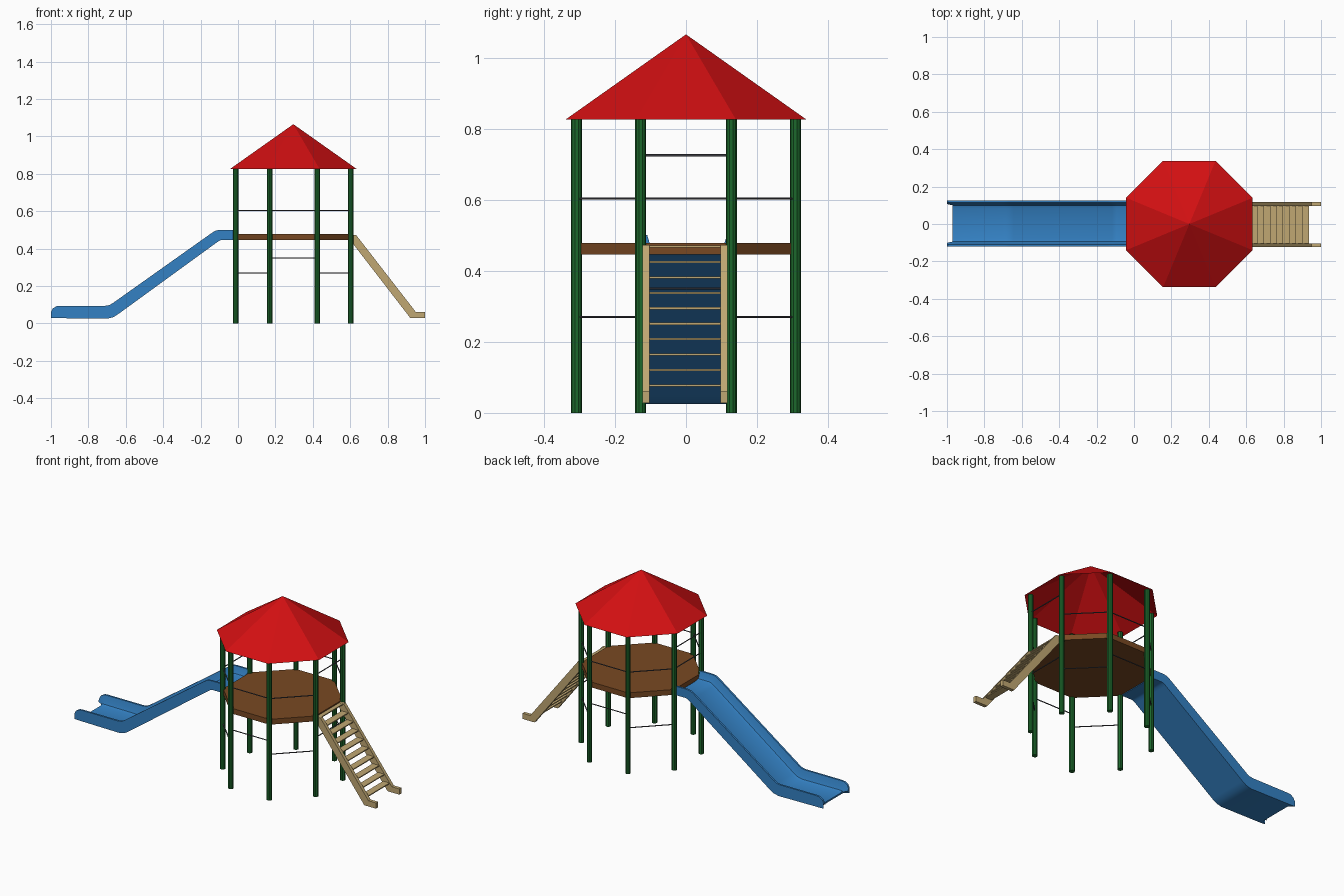
import bpy, bmesh
from math import sin, cos, pi, radians
from mathutils import Vector

cube = bpy.data.objects.get("Cube")
if cube:
    bpy.data.objects.remove(cube)

CX = 0.296            # tower centre on x
DECK_R = 0.333        # circle through the posts
DECK_TOP = 0.478


def material(name, rgb):
    m = bpy.data.materials.new(name)
    m.use_nodes = True
    m.diffuse_color = (*rgb, 1)
    m.node_tree.nodes["Principled BSDF"].inputs["Base Color"].default_value = (*rgb, 1)
    return m


RED = material("red roof", (0.65, 0.005, 0.006))
GREEN = material("green paint", (0.012, 0.14, 0.025))
BROWN = material("brown deck", (0.19, 0.066, 0.016))
BLUE = material("blue slide", (0.034, 0.22, 0.55))
TAN = material("tan wood", (0.53, 0.39, 0.17))
GREY = material("dark grey metal", (0.07, 0.07, 0.085))


def finish(name, bm, mat):
    bmesh.ops.recalc_face_normals(bm, faces=bm.faces)
    me = bpy.data.meshes.new(name)
    bm.to_mesh(me)
    bm.free()
    me.materials.append(mat)
    ob = bpy.data.objects.new(name, me)
    bpy.context.collection.objects.link(ob)
    return ob


def loft(name, rings, mat):
    """Skin a row of equal closed rings and cap both ends."""
    bm = bmesh.new()
    rows = [[bm.verts.new(p) for p in ring] for ring in rings]
    n = len(rows[0])
    for a, b in zip(rows, rows[1:]):
        for i in range(n):
            j = (i + 1) % n
            bm.faces.new((a[i], a[j], b[j], b[i]))
    bm.faces.new(rows[0])
    bm.faces.new(rows[-1])
    bmesh.ops.remove_doubles(bm, verts=bm.verts, dist=0.0005)
    return finish(name, bm, mat)


def prism_y(name, profile, y0, y1, mat):
    return loft(name, [[(x, y, z) for x, z in profile] for y in (y0, y1)], mat)


def rod(name, a, b, r, sides, mat):
    a, b = Vector(a), Vector(b)
    q = (b - a).to_track_quat('Z', 'Y')
    ring = [q @ Vector((r * cos(t), r * sin(t), 0))
            for t in (2 * pi * (i + 0.5) / sides for i in range(sides))]
    return loft(name, [[a + p for p in ring], [b + p for p in ring]], mat)


def octagon(radius, z):
    return [Vector((CX + radius * cos(pi / 8 + i * pi / 4),
                    radius * sin(pi / 8 + i * pi / 4), z)) for i in range(8)]


# Roof: open eight-sided cone
bm = bmesh.new()
rim = [bm.verts.new(p) for p in octagon(0.366, 0.826)]
apex = bm.verts.new((CX, 0, 1.065))
for i in range(8):
    bm.faces.new((rim[i], rim[(i + 1) % 8], apex))
finish("roof", bm, RED)

# Deck
loft("deck", [octagon(DECK_R - 0.002, 0.446), octagon(DECK_R - 0.002, DECK_TOP)], BROWN)

# Posts
for i, p in enumerate(octagon(DECK_R, 0)):
    rod(f"post_{i + 1}", p, p + Vector((0, 0, 0.83)), 0.0155, 10, GREEN)

# Rails: side 7 holds the ladder, side 3 the slide
for i in range(8):
    if i == 7:
        heights = (0.725, 0.35)
    elif i == 3:
        heights = (0.725, 0.603)
    elif i % 2:
        heights = (0.603, 0.35)
    else:
        heights = (0.603, 0.27)
    for z in heights:
        ring = octagon(DECK_R, z)
        rod(f"rail_{i + 1}_{int(z * 100)}", ring[i], ring[(i + 1) % 8], 0.0032, 6, GREY)

# Slide: U section swept along (bottom x, bottom z, top x, top z) stations
half = [(0.1, 0), (0.123, 0), (0.123, 1), (0.112, 1), (0.104, 0.5), (0.097, 0.25), (0.08, 0.15)]
section = half + [(-y, t) for y, t in reversed(half)]
stations = [
    (-0.015, 0.447, -0.015, 0.5), (-0.085, 0.447, -0.098, 0.5),
    (-0.098, 0.443, -0.12, 0.496), (-0.112, 0.434, -0.14, 0.484),
    (-0.64, 0.05, -0.67, 0.108), (-0.665, 0.034, -0.688, 0.098),
    (-0.7, 0.025, -0.71, 0.094), (-0.95, 0.028, -0.95, 0.094),
    (-0.97, 0.028, -0.97, 0.092), (-0.99, 0.029, -0.99, 0.08),
    (-1.0, 0.03, -1.0, 0.06),
]
rings = []
for bx, bz, tx, tz in stations:
    ring = []
    for y, t in section:
        x = bx + (tx - bx) * t
        if abs(y) <= 0.1:
            x = max(x, -0.97)
        ring.append((x, y + 0.003, bz + (tz - bz) * t))
    rings.append(ring)
slide = loft("slide", rings, BLUE)

# Ladder side boards
board = [(0.6, 0.472), (0.632, 0.472), (0.95, 0.062), (1.0, 0.062),
         (1.0, 0.028), (0.922, 0.028), (0.6, 0.445)]
for side, s in (("left", 1), ("right", -1)):
    prism_y(f"ladder_board_{side}", board, s * 0.1 - 0.003, s * 0.12 - 0.003, TAN)

# Ladder treads
for i in range(10):
    z = 0.468 - i * 0.0434
    x = 0.618 + 0.79 * (0.452 - z)
    x0, x1 = x - 0.021, x + 0.021
    prism_y(f"ladder_tread_{i + 1}",
            [(x0, z - 0.003), (x1, z - 0.003), (x1, z + 0.003), (x0, z + 0.003)],
            -0.105, 0.1, TAN)

# Smooth the slide bends
bpy.ops.object.select_all(action='DESELECT')
slide.select_set(True)
bpy.context.view_layer.objects.active = slide
bpy.ops.object.shade_smooth_by_angle(angle=radians(30))
